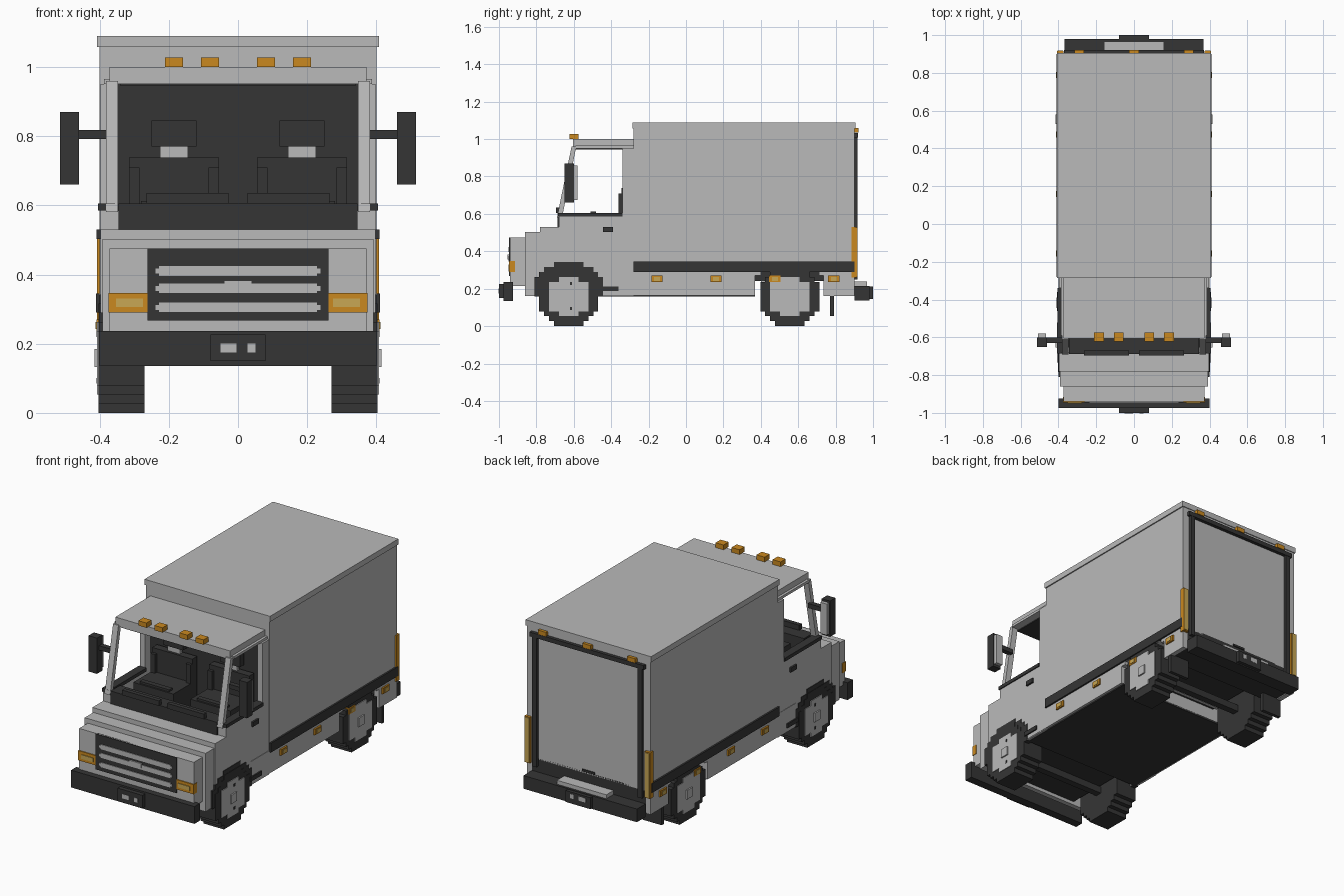
import bpy, bmesh, math


def material(name, rgb):
    m = bpy.data.materials.new(name)
    m.diffuse_color = (*rgb, 1)
    return m


GREY = material("light grey paint", (0.49, 0.49, 0.49))
DARK = material("dark trim", (0.036, 0.036, 0.036))
AMBER = material("amber lamp", (0.59, 0.25, 0.014))
PALE = material("pale lamp", (0.58, 0.39, 0.09))


def prism(name, pts, x0, x1, mat, mirror=False):
    """Extrude a (y, z) profile from x0 to x1, optionally repeated on the other side."""
    bm = bmesh.new()
    for s in ((1, -1) if mirror else (1,)):
        a = [bm.verts.new((s * x0, y, z)) for y, z in pts]
        b = [bm.verts.new((s * x1, y, z)) for y, z in pts]
        bm.faces.new(a)
        bm.faces.new(b)
        for i in range(len(pts)):
            j = (i + 1) % len(pts)
            bm.faces.new((a[i], a[j], b[j], b[i]))
    bmesh.ops.recalc_face_normals(bm, faces=bm.faces)
    me = bpy.data.meshes.new(name)
    bm.to_mesh(me)
    bm.free()
    me.materials.append(mat)
    ob = bpy.data.objects.new(name, me)
    bpy.context.collection.objects.link(ob)
    return ob


def box(name, x0, x1, y0, y1, z0, z1, mat, mirror=False):
    return prism(name, [(y0, z0), (y1, z0), (y1, z1), (y0, z1)], x0, x1, mat, mirror)


def blocky(cy, cz, rows, v, low=0):
    """Stepped circle outline made from square rows; low skips the bottom rows."""
    r = rows / 2
    right = []
    for i in range(low, rows):
        h = i + 0.5 - r
        w = math.ceil(math.sqrt(r * r - h * h) - 0.05) * v
        for z in (i - r, i + 1 - r):
            p = (w, z * v)
            if len(right) > 1 and right[-1][0] == w and right[-2][0] == w:
                right[-1] = p
            elif not right or right[-1] != p:
                right.append(p)
    left = [(-y, z) for y, z in reversed(right)]
    return [(cy + y, cz + z) for y, z in right + left]


# Cargo box, roof cap and side rub strip
box("cargo_box", -0.40, 0.40, -0.28, 0.90, 0.29, 1.06, GREY)
box("roof_cap", -0.407, 0.407, -0.285, 0.905, 1.057, 1.09, GREY)
box("rub_strip", 0.39, 0.41, -0.28, 0.90, 0.29, 0.345, DARK, True)

# Lower body and underside
box("middle_skirt", -0.40, 0.40, -0.45, 0.37, 0.165, 0.30, GREY)
box("skirt_arch_corner", 0.27, 0.40, 0.37, 0.40, 0.27, 0.30, GREY, True)
box("rear_skirt", 0.37, 0.40, 0.735, 0.90, 0.16, 0.30, GREY, True)
box("rear_arch_corner", 0.37, 0.40, 0.71, 0.735, 0.27, 0.30, GREY, True)
box("underfloor", -0.385, 0.385, -0.45, 0.37, 0.158, 0.17, DARK)
box("front_chassis", -0.26, 0.26, -0.86, -0.45, 0.18, 0.33, DARK)
box("rear_chassis", -0.26, 0.26, 0.37, 0.90, 0.24, 0.30, DARK)
box("rear_floor", -0.37, 0.37, 0.735, 0.90, 0.165, 0.295, DARK)
for y in (0.40, 0.46, 0.66):
    box("cross_rib", -0.26, 0.26, y, y + 0.02, 0.225, 0.245, GREY)

# Cab tub, stepped hood and nose
box("cab_floor", -0.39, 0.39, -0.78, -0.28, 0.32, 0.46, DARK)
prism("cab_side", [(-0.78, 0.16), (-0.28, 0.16), (-0.28, 0.95), (-0.34, 0.95),
                   (-0.34, 0.59), (-0.68, 0.59), (-0.68, 0.53), (-0.78, 0.53)],
      0.365, 0.398, GREY, True)
box("hood_rear", -0.398, 0.398, -0.78, -0.66, 0.32, 0.53, GREY)
box("hood_middle", -0.392, 0.392, -0.86, -0.78, 0.32, 0.502, GREY)
box("fender_front", 0.36, 0.392, -0.86, -0.775, 0.16, 0.33, GREY, True)
box("front_cross_panel", -0.36, 0.36, -0.86, -0.83, 0.16, 0.33, GREY)
box("nose", -0.372, 0.372, -0.94, -0.86, 0.215, 0.475, GREY)
box("cowl_corner", 0.335, 0.395, -0.68, -0.65, 0.52, 0.585, GREY, True)
box("dashboard", -0.345, 0.345, -0.687, -0.60, 0.525, 0.605, DARK)
box("window_sill", 0.355, 0.404, -0.685, -0.34, 0.585, 0.605, DARK, True)

# Cab roof, pillars and interior lining
box("cab_roof", -0.372, 0.372, -0.605, -0.28, 0.95, 1.0, GREY)
box("roof_edge", 0.36, 0.387, -0.59, -0.28, 0.95, 0.965, GREY, True)
box("headliner", -0.34, 0.34, -0.60, -0.28, 0.945, 0.952, DARK)
box("cab_back_wall", -0.366, 0.366, -0.29, -0.275, 0.45, 0.95, DARK)
prism("windshield_pillar", [(-0.69, 0.58), (-0.663, 0.58), (-0.587, 0.96), (-0.612, 0.96)],
      0.347, 0.382, GREY, True)
box("wiper", 0.027, 0.265, -0.695, -0.67, 0.605, 0.635, DARK, True)

# Seats
box("seat_cushion", 0.055, 0.315, -0.52, -0.33, 0.45, 0.60, DARK, True)
box("seat_front_lip", 0.09, 0.28, -0.51, -0.48, 0.60, 0.612, DARK, True)
box("seat_back", 0.055, 0.315, -0.345, -0.30, 0.45, 0.738, DARK, True)
box("seat_bolster", 0.055, 0.085, -0.362, -0.34, 0.45, 0.71, DARK, True)
box("seat_outer_bolster", 0.285, 0.315, -0.362, -0.34, 0.45, 0.71, DARK, True)
box("headrest_post", 0.145, 0.225, -0.33, -0.31, 0.735, 0.775, GREY, True)
box("headrest", 0.12, 0.25, -0.34, -0.30, 0.77, 0.845, DARK, True)

# Wheels and front arches
V = 0.0263
for label, cy in (("front", -0.627), ("rear", 0.555)):
    prism(label + "_tyre", blocky(cy, 0.158, 12, V), 0.27, 0.403, DARK, True)
    prism(label + "_wheel_disc", blocky(cy, 0.158, 8, V), 0.39, 0.407, GREY, True)
    box(label + "_hub", 0.40, 0.415, cy - 0.026, cy + 0.026, 0.132, 0.184, GREY, True)
    box(label + "_axle", -0.28, 0.28, cy - 0.02, cy + 0.02, 0.14, 0.18, DARK)
for y, z in ((-0.615, 0.085), (-0.615, 0.22)):
    box("wheel_slot", 0.405, 0.409, y - 0.006, y + 0.006, z, z + 0.016, DARK, True)
prism("front_arch", blocky(-0.627, 0.158, 14, V, 7), 0.37, 0.401, DARK, True)

# Side steps, handles and mud flaps
box("side_step", 0.37, 0.408, -0.46, -0.36, 0.188, 0.213, DARK, True)
box("door_handle", 0.39, 0.409, -0.445, -0.39, 0.503, 0.53, DARK, True)
box("mud_flap", 0.27, 0.395, 0.77, 0.79, 0.055, 0.17, DARK, True)

# Mirrors
box("mirror_arm", 0.37, 0.465, -0.63, -0.60, 0.792, 0.818, DARK, True)
box("mirror_case", 0.46, 0.514, -0.65, -0.60, 0.66, 0.87, DARK, True)
box("mirror_glass", 0.465, 0.507, -0.602, -0.58, 0.675, 0.858, GREY, True)

# Grille and headlights
box("grille", -0.262, 0.262, -0.946, -0.93, 0.267, 0.475, DARK)
for z in (0.305, 0.36, 0.41):
    box("grille_bar", -0.228, 0.228, -0.95, -0.94, z - 0.014, z + 0.014, GREY)
    box("grille_bar_tip", 0.225, 0.238, -0.95, -0.94, z - 0.007, z + 0.007, GREY, True)
box("grille_centre_block", -0.04, 0.04, -0.954, -0.945, 0.357, 0.383, GREY)
box("headlight_surround", 0.262, 0.375, -0.946, -0.915, 0.29, 0.347, AMBER, True)
box("headlight_lens", 0.275, 0.352, -0.95, -0.94, 0.306, 0.33, PALE, True)

# Front bumper with plate
box("front_bumper", -0.40, 0.40, -0.975, -0.925, 0.135, 0.236, DARK)
box("front_plate", -0.08, 0.08, -1.0, -0.97, 0.15, 0.226, DARK)

# Rear bumper, step and plate
box("rear_bumper", -0.368, 0.368, 0.90, 0.98, 0.138, 0.215, DARK)
box("rear_plate", -0.08, 0.08, 0.97, 1.0, 0.145, 0.212, DARK)
box("rear_step", -0.16, 0.16, 0.90, 0.967, 0.21, 0.238, GREY)
for y in (-1.0, 1.0):
    box("plate_mark_wide", -0.05, -0.005, y - 0.002, y + 0.001, 0.175, 0.2, GREY)
    box("plate_mark_narrow", 0.028, 0.05, y - 0.002, y + 0.001, 0.175, 0.2, GREY)

# Rear door frame and handle
box("door_frame_side", 0.328, 0.356, 0.89, 0.918, 0.25, 1.03, DARK, True)
box("door_frame_top", -0.37, 0.37, 0.89, 0.92, 1.008, 1.033, DARK)
box("rear_door_handle", -0.04, 0.04, 0.895, 0.906, 0.30, 0.312, DARK)

# Marker and tail lamps
box("tail_lamp", 0.372, 0.408, 0.885, 0.915, 0.26, 0.53, AMBER, True)
box("tail_lamp_lens", 0.376, 0.404, 0.91, 0.918, 0.265, 0.525, PALE, True)
for x in (-0.29, 0, 0.29):
    box("rear_marker", x - 0.026, x + 0.026, 0.895, 0.922, 1.035, 1.06, AMBER)
for x in (0.081, 0.185):
    box("roof_marker", x - 0.026, x + 0.026, -0.622, -0.575, 1.0, 1.028, AMBER, True)
for y in (-0.155, 0.16, 0.475, 0.79):
    box("side_marker", 0.385, 0.409, y - 0.03, y + 0.03, 0.235, 0.27, AMBER, True)
    box("side_marker_lens", 0.40, 0.412, y - 0.016, y + 0.016, 0.242, 0.263, PALE, True)
